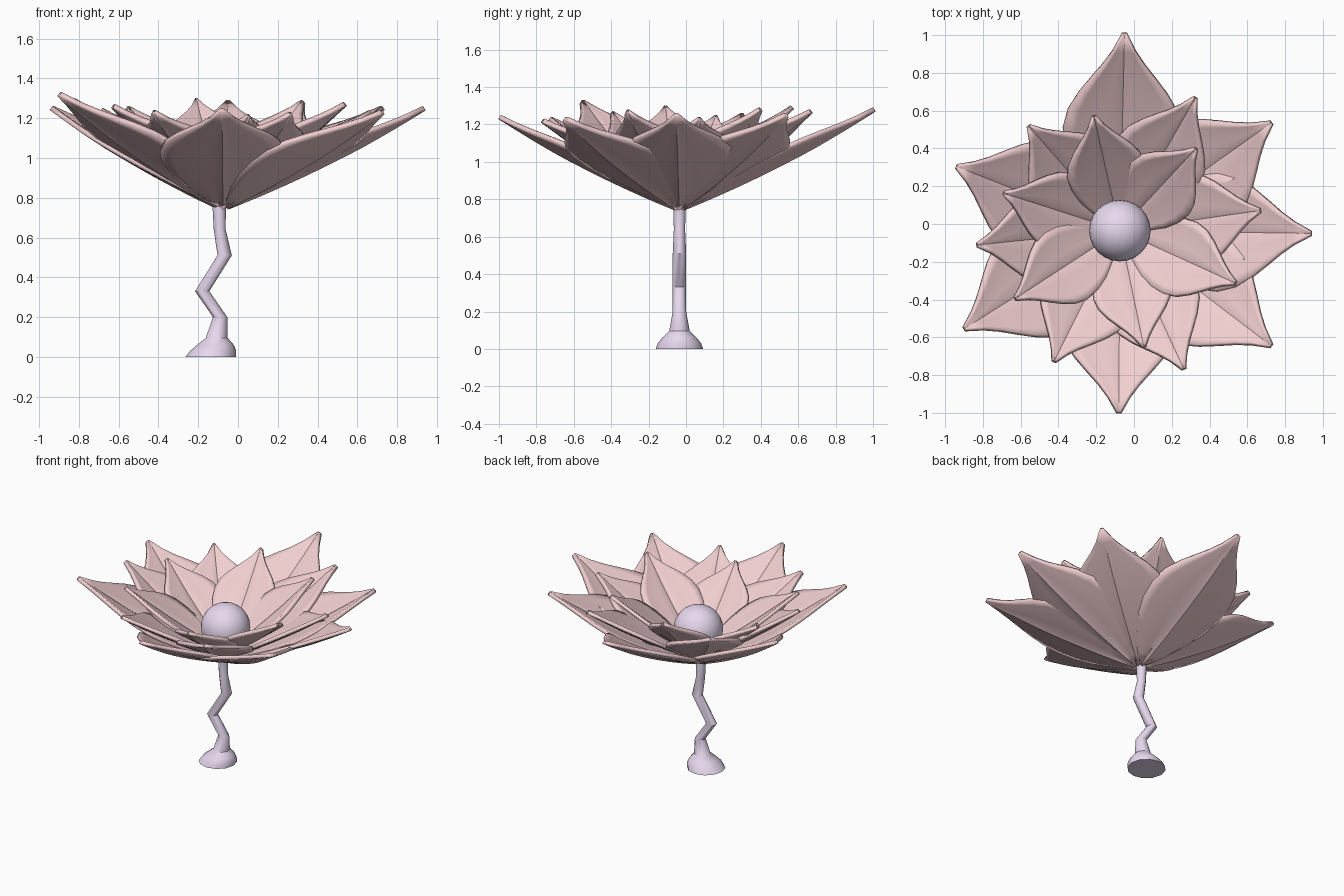
import bpy, bmesh, math
from mathutils import Vector

if "Cube" in bpy.data.objects:
    bpy.data.objects.remove(bpy.data.objects["Cube"])

CX, CY = -0.075, -0.035


def material(name, col):
    m = bpy.data.materials.new(name)
    m.diffuse_color = (*col, 1)
    m.use_nodes = True
    m.node_tree.nodes["Principled BSDF"].inputs["Base Color"].default_value = m.diffuse_color
    return m


pink = material("petal_pink", (0.88, 0.62, 0.63))
lilac = material("stem_lilac", (0.80, 0.69, 0.86))


def finish(name, bm, mat, angle):
    bmesh.ops.recalc_face_normals(bm, faces=bm.faces) if mat is lilac else None
    me = bpy.data.meshes.new(name)
    bm.to_mesh(me)
    bm.free()
    ob = bpy.data.objects.new(name, me)
    bpy.context.collection.objects.link(ob)
    me.materials.append(mat)
    bpy.context.view_layer.objects.active = ob
    ob.select_set(True)
    bpy.ops.object.shade_smooth_by_angle(angle=math.radians(angle))
    ob.select_set(False)
    return ob


# petal outline: (fraction of length, half width / max half width)
OUTLINE = [(0, .10), (.08, .32), (.17, .58), (.28, .82), (.39, .96), (.5, 1.0),
           (.6, .92), (.69, .74), (.77, .53), (.84, .34), (.91, .18), (1, .025)]
ACROSS = [-1, -.8, -.55, -.3, -.1, 0, .1, .3, .55, .8, 1]


def petal(name, tip, base_z, width, cup, sag):
    tx, ty, tz = tip
    d = Vector((tx - CX, ty - CY, 0))
    length = d.length
    d.normalize()
    side = Vector((-d.y, d.x, 0))
    bm = bmesh.new()
    rows = []
    for t, k in OUTLINE:
        w = k * width
        z = base_z + (tz - base_z) * (t - sag * 4 * t * (1 - t))
        row = []
        for s in ACROSS:
            lift = cup * w * abs(s) ** 1.4 - (0.010 * min(1, 3 * (1 - t)) if s == 0 else 0)
            p = Vector((CX, CY, z + lift)) + d * (0.02 + (length - 0.02) * t) + side * (s * w)
            row.append(bm.verts.new(p))
        rows.append(row)
    for a, b in zip(rows, rows[1:]):
        for i in range(len(ACROSS) - 1):
            bm.faces.new((a[i], b[i], b[i + 1], a[i + 1])).normal_flip()
    bm.normal_update()
    if sum(f.normal.z for f in bm.faces) < 0:
        bmesh.ops.reverse_faces(bm, faces=bm.faces)
    ob = finish(name, bm, pink, 35)
    sol = ob.modifiers.new("thickness", 'SOLIDIFY')
    sol.thickness = 0.025
    sol.offset = -1


# three rings of petals, given by their tips
outer = [(-.05, 1.0, 1.29), (.72, .53, 1.26), (.93, -.05, 1.26), (.72, -.64, 1.24),
         (-.08, -.99, 1.25), (-.89, -.55, 1.33), (-.93, .30, 1.26)]
middle = [(-.55, .51, 1.26), (.32, .66, 1.28), (.66, .07, 1.24),
          (.26, -.76, 1.23), (-.42, -.72, 1.24), (-.82, -.11, 1.30)]
inner = [(-.21, .56, 1.30), (.32, .39, 1.29), (.53, -.31, 1.28),
         (.05, -.64, 1.22), (-.62, -.39, 1.27), (-.68, .16, 1.25)]
for ring, tips, z, width, cup, sag in (("outer", outer, .775, .31, .20, .05),
                                       ("middle", middle, .80, .25, .22, .03),
                                       ("inner", inner, .83, .205, .25, .02)):
    for i, tip in enumerate(tips):
        petal(f"{ring}_petal_{i + 1}", tip, z, width, cup, sag)

# flower centre
bm = bmesh.new()
bmesh.ops.create_uvsphere(bm, u_segments=24, v_segments=14, radius=0.163)
bmesh.ops.translate(bm, verts=bm.verts, vec=(CX, CY, 0.99))
finish("flower_centre", bm, lilac, 40)

# zigzag stem with flared foot: (centre x, z, radius)
STEM = [(-.137, 0, .127), (-.125, .03, .116), (-.113, .06, .092), (-.107, .095, .055),
        (-.09, .20, .036), (-.18, .33, .036), (-.067, .51, .036), (-.092, .64, .030),
        (-.095, .77, .034), (-.08, .86, .034)]
bm = bmesh.new()
N = 12
rings = [[bm.verts.new((x + r * math.cos(2 * math.pi * i / N),
                        CY + r * math.sin(2 * math.pi * i / N), z)) for i in range(N)]
         for x, z, r in STEM]
for a, b in zip(rings, rings[1:]):
    for i in range(N):
        j = (i + 1) % N
        bm.faces.new((a[i], a[j], b[j], b[i]))
bm.faces.new(rings[0])
bm.faces.new(rings[-1])
finish("stem", bm, lilac, 35)
